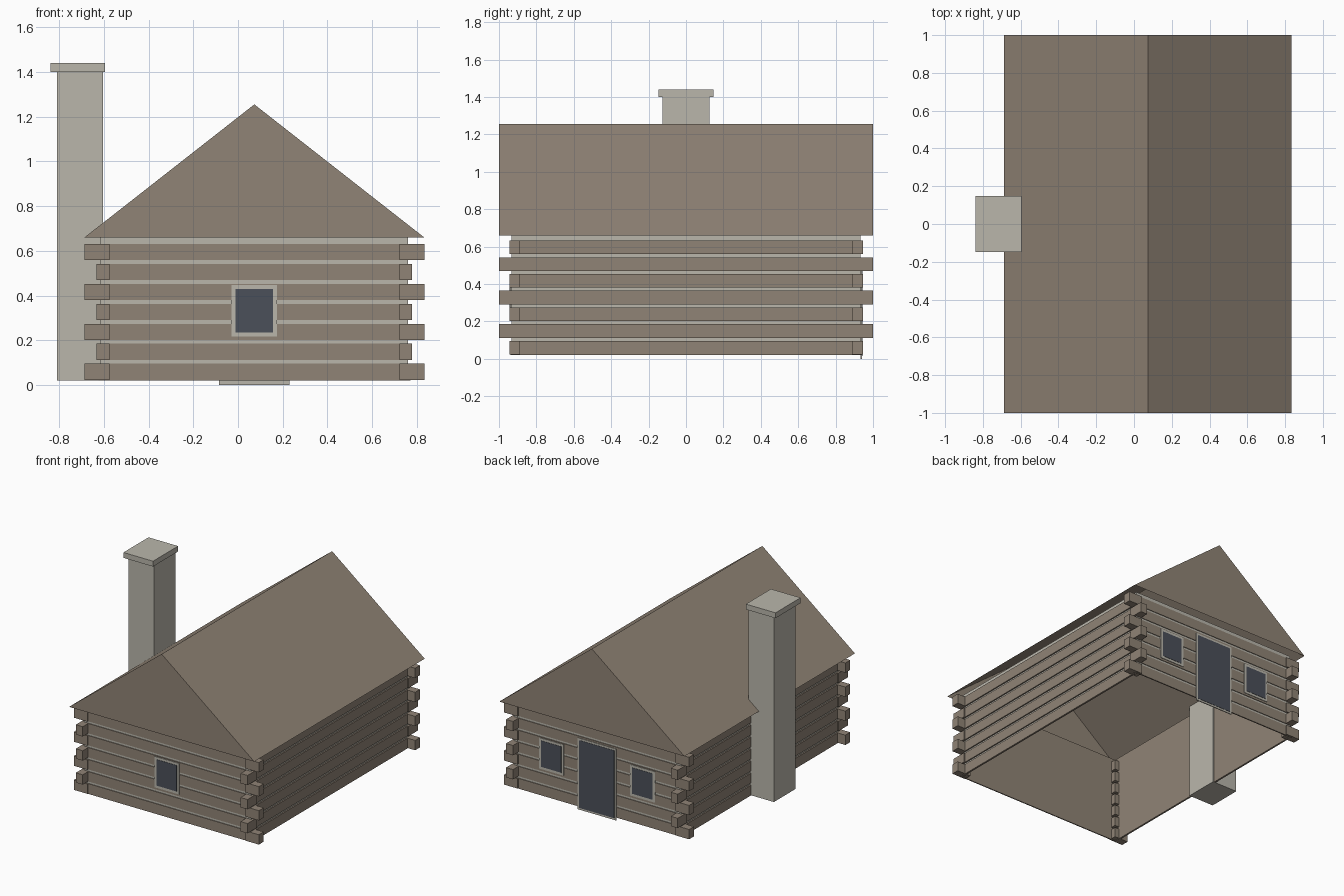
import bpy, bmesh

cube = bpy.data.objects.get("Cube")
if cube:
    bpy.data.objects.remove(cube, do_unlink=True)


def material(name, rgb):
    m = bpy.data.materials.new(name)
    m.use_nodes = True
    m.diffuse_color = (*rgb, 1)
    m.node_tree.nodes["Principled BSDF"].inputs["Base Color"].default_value = (*rgb, 1)
    return m


WOOD = material("brown wood", (0.28, 0.23, 0.18))
STONE = material("pale stone", (0.49, 0.47, 0.41))
GLASS = material("dark glass", (0.07, 0.08, 0.10))

CX = 0.073             # house centre in x
HX, HY = 0.697, 0.937  # outer half sizes of the log walls
BASE, EAVE, RIDGE = 0.02, 0.66, 1.255
PITCH, LOG = 0.0893, 0.073


def finish(name, bm, mat):
    mesh = bpy.data.meshes.new(name)
    bm.to_mesh(mesh)
    bm.free()
    mesh.materials.append(mat)
    obj = bpy.data.objects.new(name, mesh)
    bpy.context.collection.objects.link(obj)
    return obj


def add_box(bm, x, y, z):
    """Add a box given its (low, high) range on each axis."""
    ranges = [sorted(r) for r in (x, y, z)]
    verts = bmesh.ops.create_cube(bm, size=1)["verts"]
    for v in verts:
        for i, (a, b) in enumerate(ranges):
            v.co[i] = (a + b) / 2 + v.co[i] * (b - a)
    return verts


def box(name, x, y, z, mat):
    bm = bmesh.new()
    add_box(bm, x, y, z)
    return finish(name, bm, mat)


def open_walls(name, hx, hy, mat, inward=False):
    """Four upright sheets with neither floor nor ceiling."""
    bm = bmesh.new()
    add_box(bm, (CX - hx, CX + hx), (-hy, hy), (BASE, EAVE))
    bmesh.ops.delete(bm, geom=[f for f in bm.faces if abs(f.normal.z) > 0.5],
                     context='FACES_ONLY')
    if inward:
        bmesh.ops.reverse_faces(bm, faces=bm.faces[:])
    return finish(name, bm, mat)


# Mortar between the logs, and the plain inside lining
open_walls("mortar_walls", HX - 0.010, HY - 0.005, STONE)
open_walls("inner_lining", HX - 0.014, HY - 0.009, WOOD, inward=True)

# Log courses on all four sides, with crossed ends at the corners
logs, ends = bmesh.new(), bmesh.new()
for row in range(7):
    low = BASE + 0.003 + PITCH * row
    span = (BASE if row == 0 else low, low + LOG)
    for s in (-1, 1):
        add_box(logs, (CX - HX, CX + HX), (s * (HY - 0.008), s * HY), span)
        add_box(logs, (CX + s * (HX - 0.013), CX + s * HX), (-HY, HY), span)
        reach_x, reach_y = (0.76, 0.945) if row % 2 == 0 else (0.705, 1.0)
        for t in (-1, 1):
            add_box(ends, (CX + s * 0.648, CX + s * reach_x),
                    (t * 0.888, t * reach_y), (low, low + LOG))
finish("wall_logs", logs, WOOD)
finish("log_ends", ends, WOOD)

# Hollow gabled roof, open underneath
bm = bmesh.new()
rings = [[bm.verts.new(p) for p in ((CX - 0.76, y, EAVE), (CX + 0.76, y, EAVE), (CX, y, RIDGE))]
         for y in (-1, 1)]
front, back = rings
bm.faces.new(front)
bm.faces.new(back[::-1])
bm.faces.new((front[1], back[1], back[2], front[2]))
bm.faces.new((front[2], back[2], back[0], front[0]))
finish("roof", bm, WOOD)

# Chimney shaft and cap
box("chimney_shaft", (-0.81, -0.603), (-0.126, 0.126), (BASE, 1.40), STONE)
box("chimney_cap", (-0.838, -0.595), (-0.147, 0.147), (1.40, 1.44), STONE)


def framed_pane(name, x, side, width, z, border):
    """Thin frame plate with a dark pane on its face."""
    for part, inset, out, mat in (("frame", 0, 0.004, STONE), ("pane", border, 0.006, GLASS)):
        half = width / 2 - inset
        box(f"{name}_{part}", (x - half, x + half),
            (side * (HY - 0.003), side * (HY + out)), (z[0] + inset, z[1] - inset), mat)


# Windows front and back, and the back door
WINDOW_Z = (0.217, 0.447)
framed_pane("front_window", CX, -1, 0.203, WINDOW_Z, 0.018)
for label, s in (("left", 1), ("right", -1)):
    framed_pane(f"back_{label}_window", CX + s * 0.375, 1, 0.203, WINDOW_Z, 0.018)
framed_pane("back_door", CX, 1, 0.315, (0, 0.53), 0.014)
